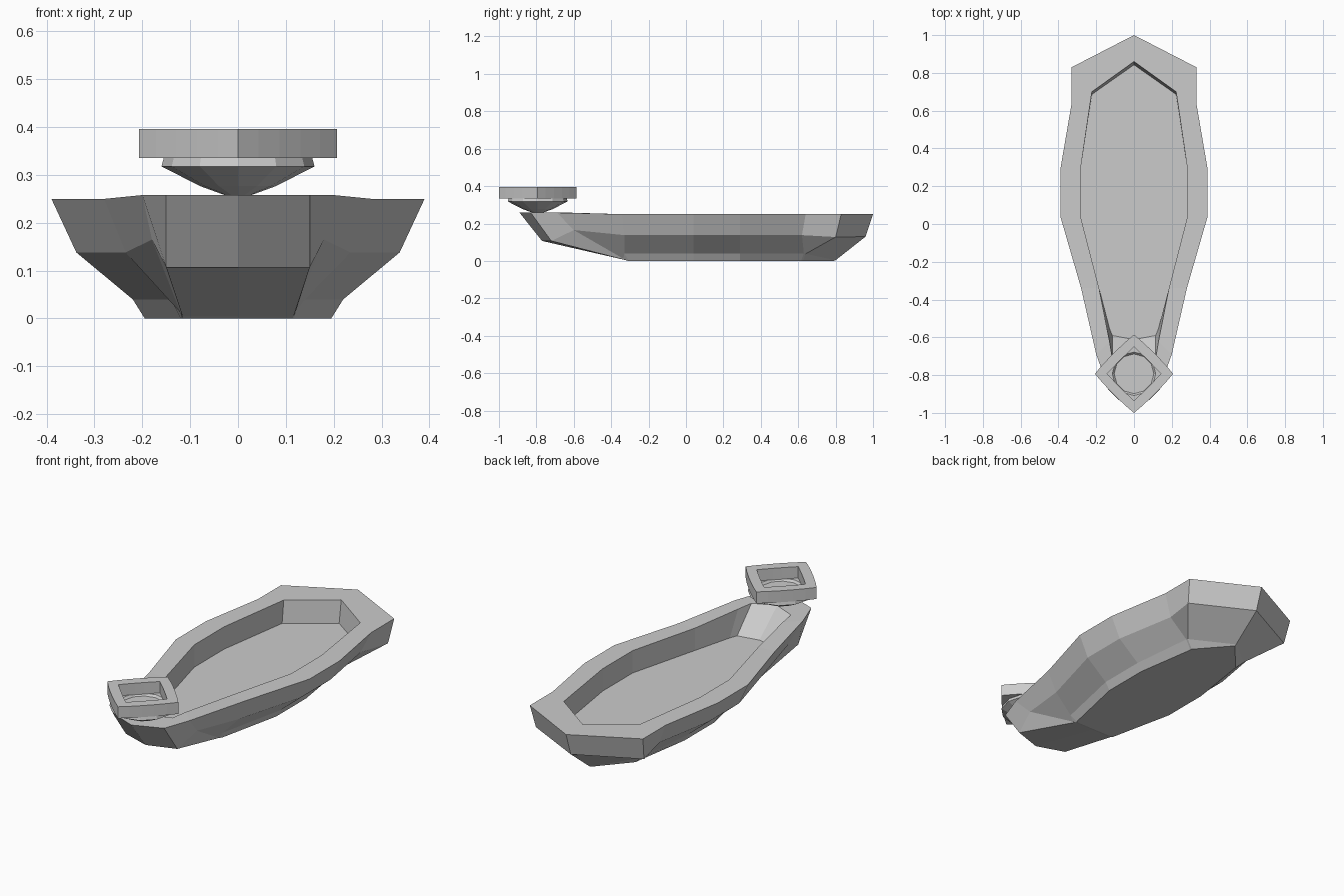
import bpy, bmesh, math

if "Cube" in bpy.data.objects:
    bpy.data.objects.remove(bpy.data.objects["Cube"])

def mirrored(half):
    """Close a half outline (stern to bow, x >= 0) across x = 0."""
    return half + [(-x, y, z) for x, y, z in half[-2:0:-1]]

def loft(name, rings, closed=False):
    """Skin a stack of equal-sized loops; cap the ends or join last to first."""
    bm = bmesh.new()
    loops = [[bm.verts.new(p) for p in r] for r in rings]
    n = len(loops[0])
    pairs = list(zip(loops, loops[1:]))
    if closed:
        pairs.append((loops[-1], loops[0]))
    for a, b in pairs:
        for i in range(n):
            j = (i + 1) % n
            bm.faces.new((a[i], a[j], b[j], b[i]))
    if not closed:
        bm.faces.new(loops[0][::-1])
        bm.faces.new(loops[-1])
    bmesh.ops.recalc_face_normals(bm, faces=bm.faces)
    me = bpy.data.meshes.new(name)
    bm.to_mesh(me)
    bm.free()
    ob = bpy.data.objects.new(name, me)
    bpy.context.collection.objects.link(ob)
    return ob

# Hull: half outlines listed from stern to bow
bottom = [(0, .79), (.145, .625), (.145, .615), (.195, .29), (.195, .04),
          (.12, -.305), (.117, -.308), (.114, -.31), (0, -.31)]
chine = [(0, .80, .004), (.183, .64, .038), (.185, .63, .04), (.22, .29, .04),
         (.22, .04, .04), (.14, -.33, .04), (.12, -.335, .012),
         (.116, -.325, .005), (0, -.325, .005)]
side = [(0, .96, .13), (.315, .80, .128), (.28, .62, .138), (.338, .29, .138),
        (.338, .04, .138), (.235, -.33, .138), (.18, -.60, .165),
        (.15, -.72, .107), (0, -.77, .107)]
rim = [(0, 1.0), (.33, .83), (.33, .64), (.39, .29), (.39, .04),
       (.28, -.34), (.20, -.69), (.15, -.83), (0, -.89)]
inner = [(0, .86), (.223, .70), (.235, .62), (.283, .29), (.283, .04),
         (.185, -.34), (.13, -.62), (.115, -.71), (0, -.76)]

def rim_z(y):
    return .258 if y < -.6 else .25

def floor_y(y):
    return -.5 + (y + .5) * .43 if y < -.5 else (y * .98 if y > .5 else y)

loft("hull", [mirrored(r) for r in (
    [(x, y, 0) for x, y in bottom],
    chine,
    side,
    [(x, y, rim_z(y)) for x, y in rim],
    [(x, y, rim_z(y)) for x, y in inner],
    [(x, floor_y(y), .132) for x, y in inner])])

# Bowed diamond outline for the collar
CY = -.793

def diamond(r, z, bow=.05, seg=5):
    pts = []
    for q in range(4):
        a, b = q * math.pi / 2, (q + 1) * math.pi / 2
        for i in range(seg):
            t = i / seg
            k = r * (1 + bow * 4 * t * (1 - t))
            pts.append((k * (math.cos(a) * (1 - t) + math.cos(b) * t),
                        CY + k * (math.sin(a) * (1 - t) + math.sin(b) * t), z))
    return pts

# Thick square collar
loft("top_collar", [diamond(.207, .335), diamond(.207, .396),
                    diamond(.142, .396, .02), diamond(.142, .335, .02)], closed=True)

# Shallow round hollow bowl tapering to the bow deck
def circle(r, z, n=12):
    return [(r * math.cos(2 * math.pi * i / n), CY + r * math.sin(2 * math.pi * i / n), z)
            for i in range(n)]

loft("lower_bowl", [circle(r, z) for r, z in (
    (.025, .257), (.08, .277), (.16, .318), (.155, .336), (.115, .336), (.105, .325))])
